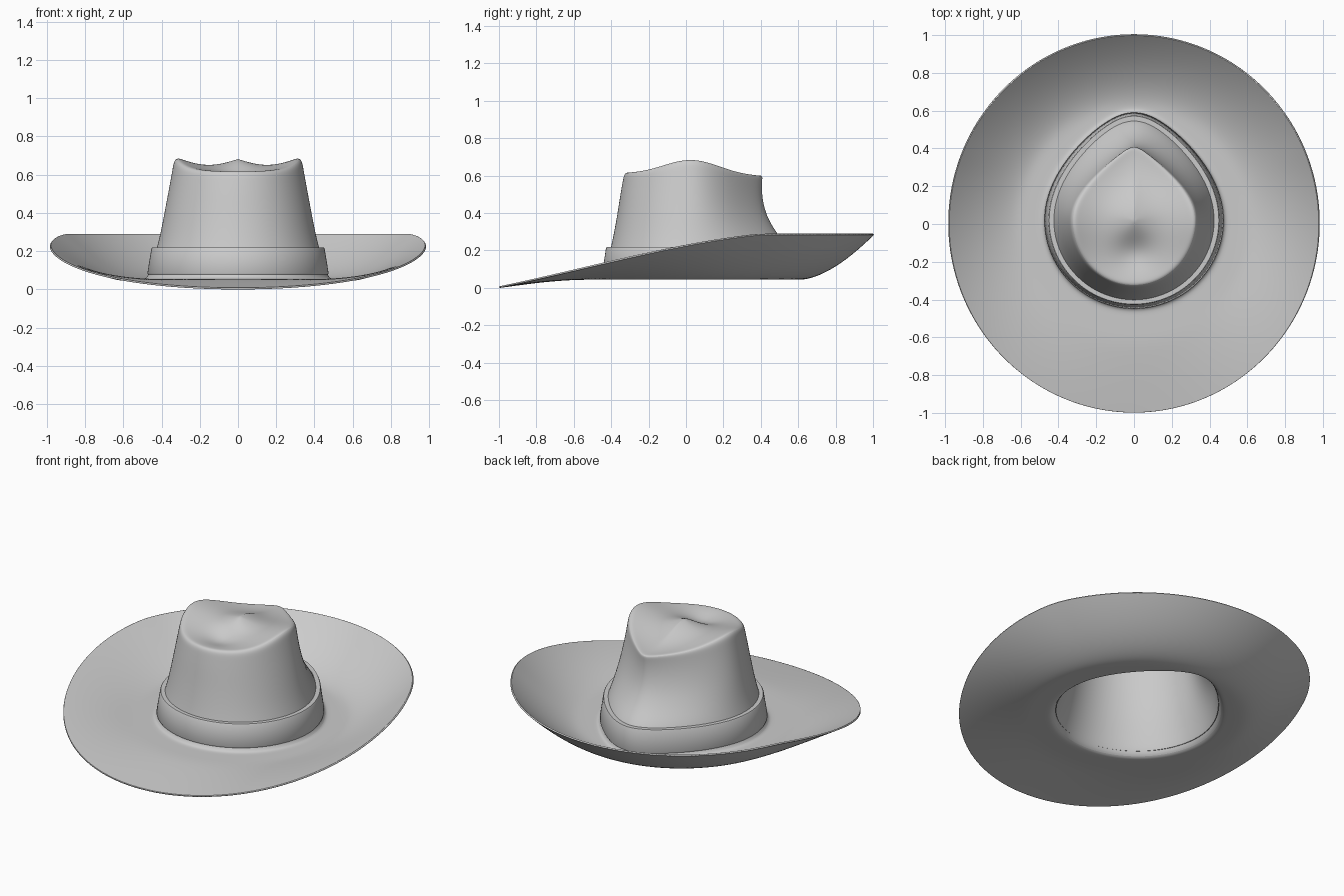
import bpy, math

if "Cube" in bpy.data.objects:
    bpy.data.objects.remove(bpy.data.objects["Cube"])

SEG = 64
felt = bpy.data.materials.new("grey_felt")
felt.diffuse_color = (0.6, 0.6, 0.6, 1)
felt.use_nodes = True
felt.node_tree.nodes["Principled BSDF"].inputs["Base Color"].default_value = felt.diffuse_color


def egg(half_width, front, back, pinch, seg=SEG, mid=0.02):
    """Closed egg outline, round at the front and tapering to the back."""
    pts = []
    for j in range(seg):
        a = 2 * math.pi * j / seg
        c, s = math.cos(a), math.sin(a)
        x = half_width * c
        if s > 0:
            x *= 1 - pinch * s * s
            y = mid + (back - mid) * s
        else:
            y = mid + (mid - front) * s
        pts.append((x, y))
    return pts


def loft(name, rings, tip=None):
    """Skin a list of rings with quads, optionally closed with a centre point."""
    n = len(rings[0])
    verts = [p for r in rings for p in r]
    faces = []
    for i in range(len(rings) - 1):
        for j in range(n):
            k = (j + 1) % n
            faces.append((i * n + j, i * n + k, (i + 1) * n + k, (i + 1) * n + j))
    if tip:
        base = (len(rings) - 1) * n
        verts.append(tip)
        faces += [(base + j, base + (j + 1) % n, len(verts) - 1) for j in range(n)]
    me = bpy.data.meshes.new(name)
    me.from_pydata(verts, [], faces)
    me.materials.append(felt)
    ob = bpy.data.objects.new(name, me)
    bpy.context.collection.objects.link(ob)
    bpy.ops.object.select_all(action='DESELECT')
    ob.select_set(True)
    bpy.context.view_layer.objects.active = ob
    bpy.ops.object.shade_smooth_by_angle(angle=math.radians(40))
    return ob


def brim_z(x, y):
    """Flat near the crown, curling up at sides and back, dipping in front."""
    rho = math.hypot(x / 0.98, y)
    ye = y / rho
    edge = min(0.29, 0.231 + 0.1905 * ye - 0.0805 * ye ** 2 - 0.048 * ye ** 3)
    s = max(0, (rho - 0.62) / 0.38)
    return 0.053 + (edge - 0.053) * s ** (1.4 + 0.2 * ye)


def rim_z(y):
    """Height of the crown's top edge along its length."""
    return 0.605 + 0.081 * math.exp(-((y - 0.03) / 0.21) ** 2) - 0.02 * y


rings = []

# Brim, from the outer edge inwards
base = egg(0.50, -0.47, 0.61, 0.3)
for t in (1, 0.985, 0.93, 0.85, 0.75, 0.65, 0.55, 0.45, 0.35, 0.25, 0.15, 0.06, 0):
    ring = []
    for j, (bx, by) in enumerate(base):
        a = 2 * math.pi * j / SEG
        x = bx + (0.98 * math.cos(a) - bx) * t
        y = by + (math.sin(a) - by) * t
        ring.append((x, y, brim_z(x, y)))
    rings.append(ring)

# Foot of the crown, up to the top of the band
for w, f, b, z in ((0.482, -0.452, 0.597, 0.058), (0.467, -0.437, 0.584, 0.08),
                   (0.446, -0.42, 0.572, 0.145), (0.425, -0.402, 0.552, 0.215)):
    rings.append([(x, y, z) for x, y in egg(w, f, b, 0.3)])

# Crown wall: height fraction, half width, front, back, pinch
for u, w, f, b, k in ((0.2, 0.402, -0.385, 0.485, 0.34), (0.45, 0.38, -0.367, 0.428, 0.44),
                      (0.7, 0.358, -0.352, 0.407, 0.53), (0.88, 0.343, -0.339, 0.406, 0.58),
                      (0.96, 0.336, -0.333, 0.409, 0.6), (0.995, 0.325, -0.324, 0.408, 0.6)):
    rings.append([(x, y, 0.215 + (rim_z(y) - 0.215) * u) for x, y in egg(w, f, b, k)])


# Creased crown top: side valleys, centre ridge and a dent at the front
def top_z(x, y, s, c):
    valley = 0.035 * math.sin(math.pi * s) * (0.35 + 0.65 * c * c)
    dent = 0.045 * math.exp(-(x * x + (y + 0.15) ** 2) / 0.012) * (1 - s ** 4)
    return rim_z(y) - valley - dent


rim = egg(0.31, -0.31, 0.395, 0.6)
for s in (1, 0.93, 0.84, 0.72, 0.6, 0.48, 0.36, 0.24, 0.12):
    ring = []
    for j, (x, y) in enumerate(rim):
        x, y = x * s, 0.02 + (y - 0.02) * s
        ring.append((x, y, top_z(x, y, s, math.cos(2 * math.pi * j / SEG))))
    rings.append(ring)

hat = loft("hat_body", rings, (0, 0.02, top_z(0, 0.02, 0, 1)))
sub = hat.modifiers.new("smooth", 'SUBSURF')
sub.levels = sub.render_levels = 2
shell = hat.modifiers.new("felt_thickness", 'SOLIDIFY')
shell.thickness = 0.009
shell.offset = -1

# Hat band
band = [(0.455, -0.43, 0.575, 0.078), (0.471, -0.444, 0.587, 0.078),
        (0.474, -0.447, 0.590, 0.084), (0.453, -0.428, 0.574, 0.212),
        (0.449, -0.424, 0.571, 0.218), (0.42, -0.398, 0.545, 0.218)]
loft("hat_band", [[(x, y, z) for x, y in egg(w, f, b, 0.3, 128)] for w, f, b, z in band])
